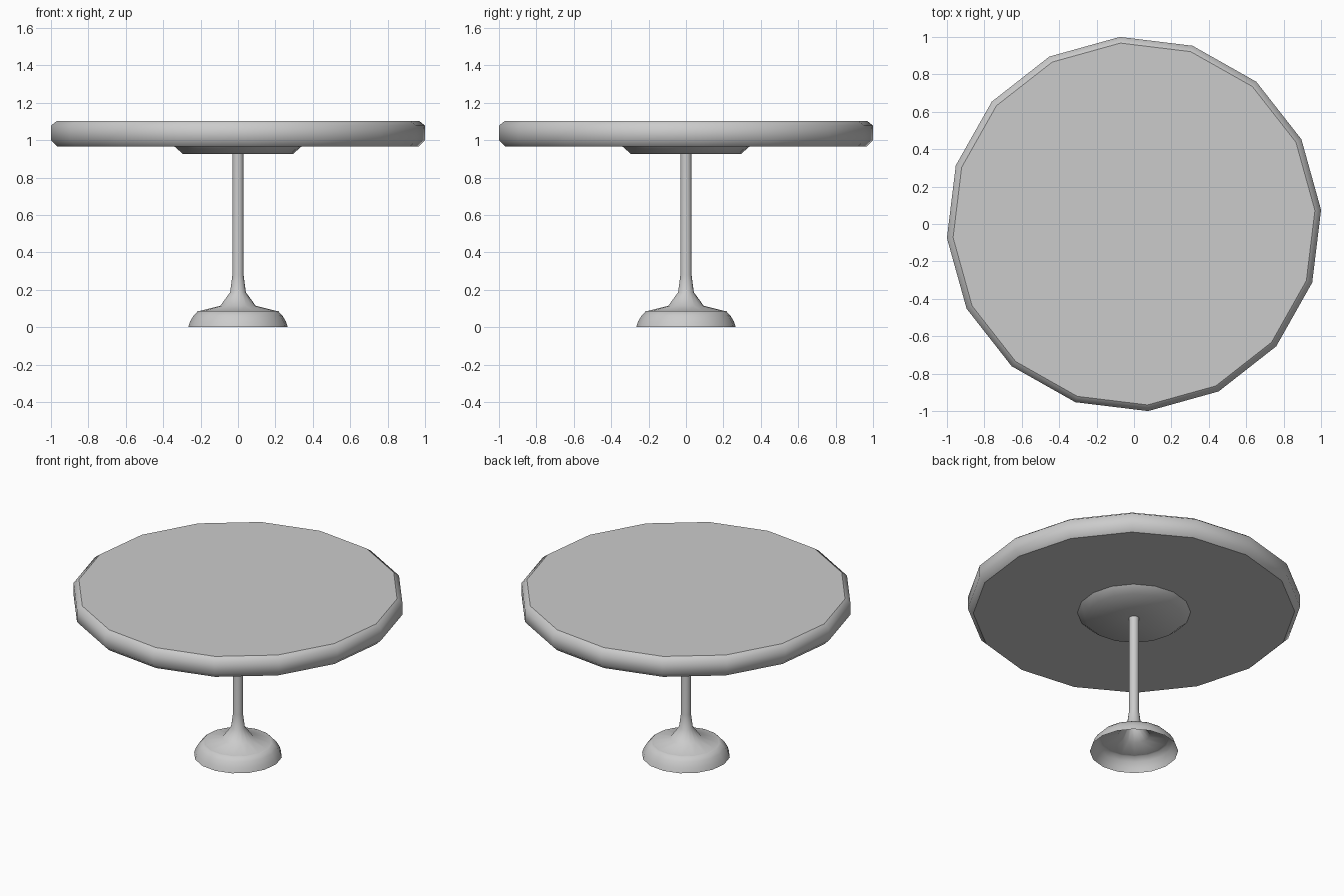
import bpy, bmesh
from math import cos, sin, radians, pi

if "Cube" in bpy.data.objects:
    bpy.data.objects.remove(bpy.data.objects["Cube"])


def lathe(name, profile, sides=16, offset=4.3, cap_start=False, cap_end=False):
    """Revolve (radius, z) points around z; caps are flat, walls are smooth."""
    bm = bmesh.new()
    rings = []
    for r, z in profile:
        angles = [radians(offset) + 2 * pi * i / sides for i in range(sides)]
        rings.append([bm.verts.new((r * cos(a), r * sin(a), z)) for a in angles])
    for low, high in zip(rings, rings[1:]):
        for i in range(sides):
            j = (i + 1) % sides
            bm.faces.new((low[i], low[j], high[j], high[i])).smooth = True
    if cap_start:
        bm.faces.new(rings[0][::-1])
    if cap_end:
        bm.faces.new(rings[-1])
    mesh = bpy.data.meshes.new(name)
    bm.to_mesh(mesh)
    bm.free()
    obj = bpy.data.objects.new(name, mesh)
    bpy.context.collection.objects.link(obj)
    return obj


# Round top with bevelled rim
lathe("tabletop", [(0.97, 0.967), (1.003, 1.0), (1.003, 1.078), (0.97, 1.103)],
      cap_start=True, cap_end=True)

# Mounting plate under the top
lathe("mounting_plate", [(0.03, 0.926), (0.295, 0.926), (0.342, 0.967)])

# Slim stem flaring out at the bottom
lathe("stem", [(0.2, 0.088), (0.095, 0.114), (0.042, 0.187),
               (0.03, 0.28), (0.03, 0.926)])

# Hollow domed foot, open underneath
lathe("foot", [(0.267, 0.0), (0.257, 0.03), (0.238, 0.062),
               (0.215, 0.086), (0.2, 0.088)])
